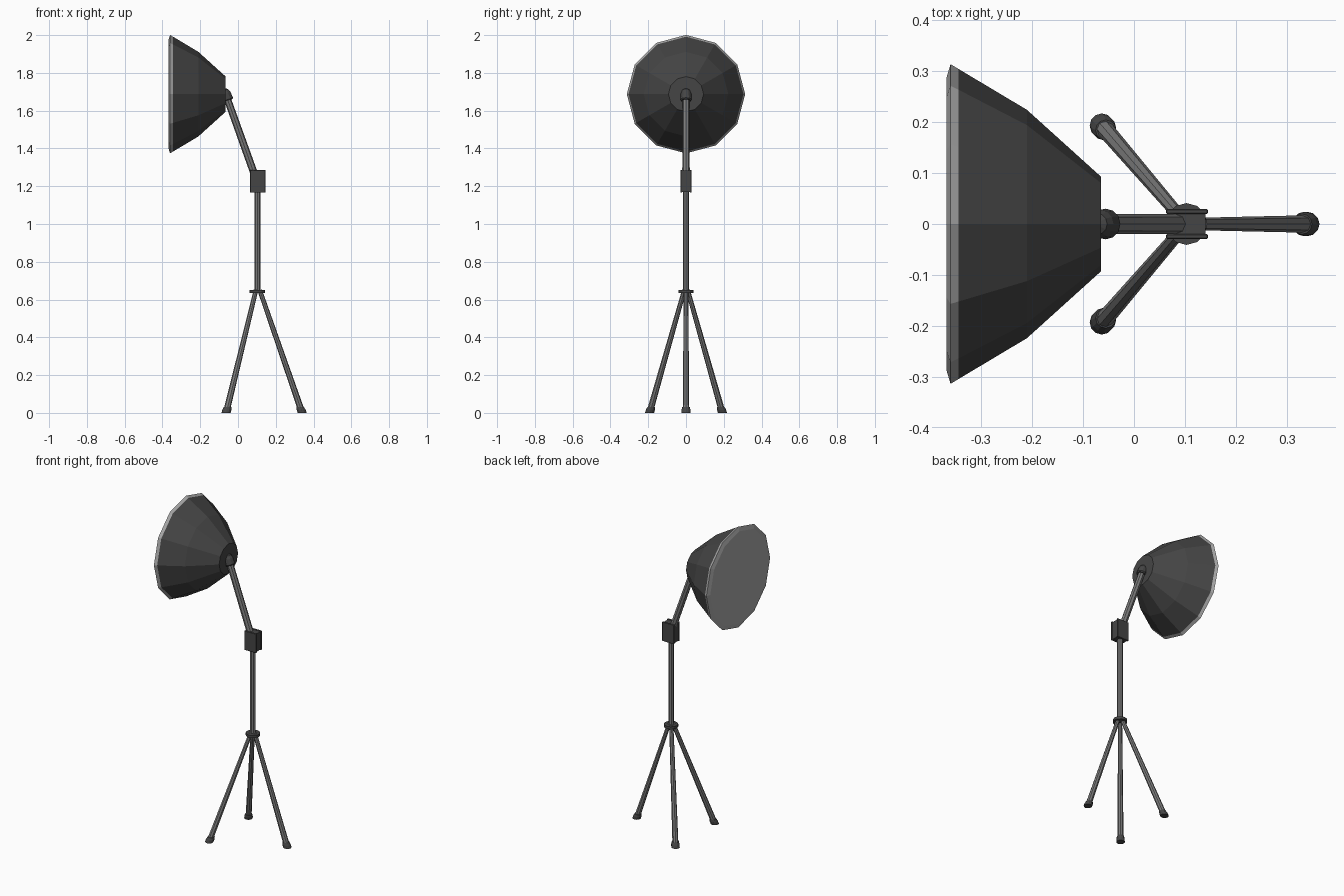
import bpy, bmesh, math
from mathutils import Vector, Matrix

if "Cube" in bpy.data.objects:
    bpy.data.objects.remove(bpy.data.objects["Cube"])


def material(name, v):
    m = bpy.data.materials.new(name)
    m.diffuse_color = (v, v, v, 1)
    m.use_nodes = True
    m.node_tree.nodes["Principled BSDF"].inputs["Base Color"].default_value = m.diffuse_color
    return m


DARK = material("dark_metal", 0.06)
MID = material("grey_metal", 0.2)
LIGHT = material("pale_glass", 0.4)
PX = 0.103  # pole position in x


def finish(bm, name, mat):
    bmesh.ops.recalc_face_normals(bm, faces=bm.faces)
    me = bpy.data.meshes.new(name)
    bm.to_mesh(me)
    bm.free()
    me.materials.append(mat)
    ob = bpy.data.objects.new(name, me)
    bpy.context.collection.objects.link(ob)
    return ob


def loft(name, axis, rings, mat, sides=12, cap_start=True, cap_end=True):
    """Round rings of (centre, radius), all perpendicular to axis."""
    rot = Vector(axis).to_track_quat('Z', 'Y')
    bm = bmesh.new()
    loops = []
    for c, r in rings:
        loops.append([bm.verts.new(Vector(c) + rot @ Vector((
            r * math.cos(2 * math.pi * i / sides),
            r * math.sin(2 * math.pi * i / sides), 0))) for i in range(sides)])
    for a, b in zip(loops, loops[1:]):
        for i in range(sides):
            j = (i + 1) % sides
            bm.faces.new((a[i], a[j], b[j], b[i]))
    if cap_start:
        bm.faces.new(loops[0])
    if cap_end:
        bm.faces.new(loops[-1])
    return finish(bm, name, mat)


def rod(name, a, b, ra, rb, mat, sides=8):
    return loft(name, Vector(b) - Vector(a), [(a, ra), (b, rb)], mat, sides)


def box(name, centre, size, mat, bevel=0.0):
    bm = bmesh.new()
    bmesh.ops.create_cube(bm, size=1, matrix=Matrix.Translation(centre) @ Matrix.Diagonal((*size, 1)))
    if bevel:
        bmesh.ops.bevel(bm, geom=bm.edges[:], offset=bevel, segments=1, affect='EDGES')
    return finish(bm, name, mat)


# tripod legs with feet cut flat on the ground
for k, (fx, fy) in enumerate(((0.34, 0), (-0.063, 0.193), (-0.063, -0.193))):
    foot = Vector((fx, fy, 0))
    top = Vector((PX, 0, 0.65)) + (foot - Vector((PX, 0, 0))).normalized() * 0.012
    d = top - foot
    rod(f"leg_{k + 1}", top, foot + d * 0.03, 0.012, 0.017, MID)
    loft(f"foot_{k + 1}", (0, 0, 1),
         [(foot, 0.024), (foot + d * 0.025, 0.024), (foot + d * 0.048, 0.02)], DARK)

# hub, pole
rod("tripod_hub", (PX, 0, 0.634), (PX, 0, 0.65), 0.041, 0.041, DARK, 12)
rod("pole", (PX, 0, 0.64), (PX, 0, 1.2), 0.016, 0.016, MID)

# elbow clamp: core between two side plates
box("clamp_core", (PX, 0, 1.226), (0.074, 0.044, 0.112), DARK)
for s in (-1, 1):
    box(f"clamp_plate_{'front' if s < 0 else 'back'}", (PX + 0.001, s * 0.0245, 1.226),
        (0.082, 0.009, 0.12), DARK, 0.002)

# leaning arm and its end cap
tip = Vector((-0.053, 0, 1.653))
low = Vector((0.097, 0, 1.235))
u = (tip - low).normalized()
rod("arm", low, tip + u * 0.02, 0.02, 0.019, MID)
loft("arm_cap", u, [(tip, 0.026), (tip + u * 0.006, 0.03), (tip + u * 0.04, 0.028),
                    (tip + u * 0.058, 0.021), (tip + u * 0.065, 0.01)], DARK)

# lamp shade and its pale front
ring = lambda x, r: ((x, 0, 1.6875), r)
loft("shade", (-1, 0, 0), [ring(-0.065, 0.093), ring(-0.21, 0.224), ring(-0.344, 0.304)],
     DARK, cap_end=False)
loft("shade_rim", (-1, 0, 0), [ring(-0.344, 0.304), ring(-0.36, 0.3135), ring(-0.368, 0.287)],
     LIGHT, cap_start=False)
